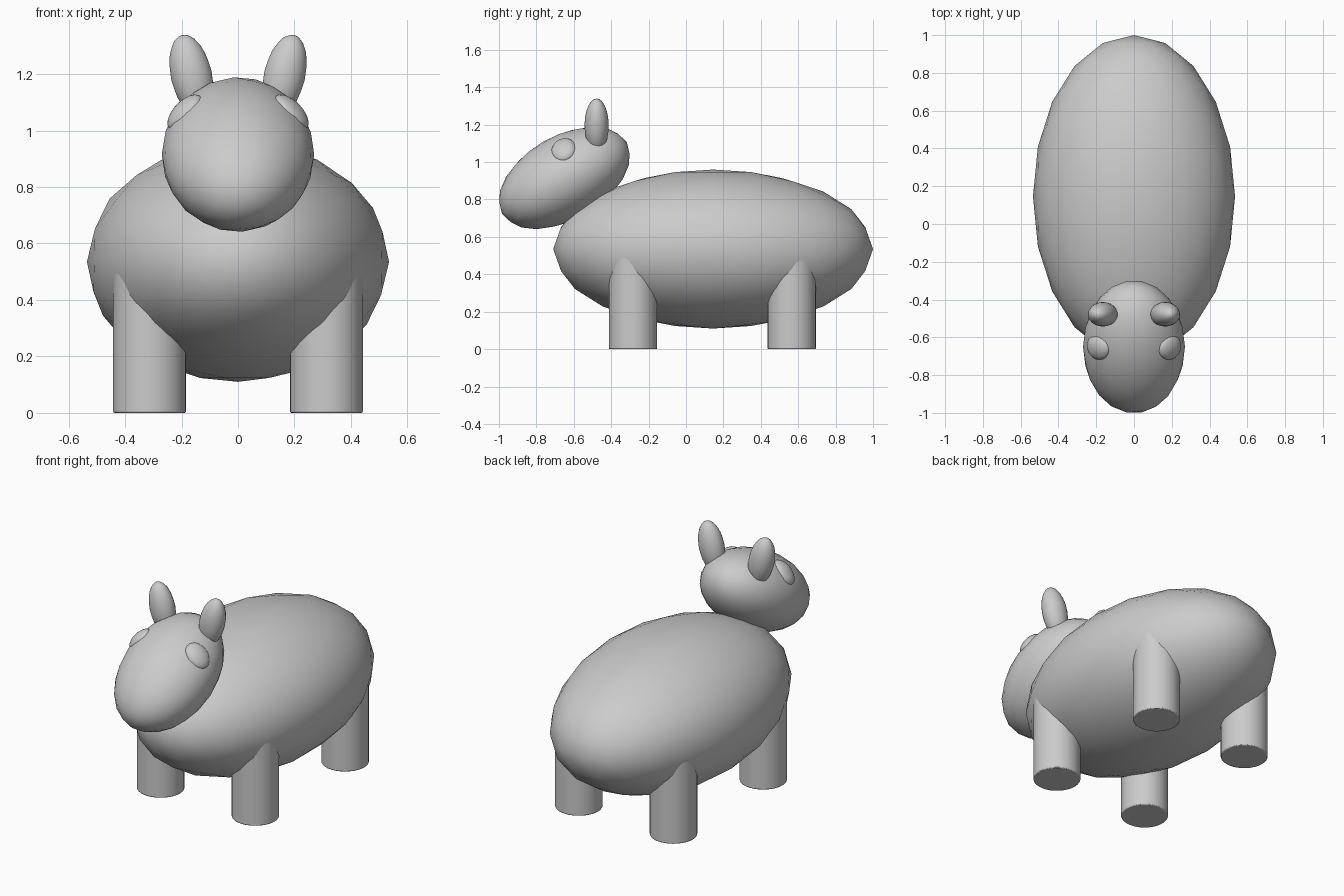
import bpy
import math
from mathutils import Vector, Matrix

if "Cube" in bpy.data.objects:
    bpy.data.objects.remove(bpy.data.objects["Cube"])


def smooth(ob, name):
    ob.name = name
    bpy.ops.object.shade_smooth_by_angle(angle=math.radians(40))
    return ob


def ellipsoid(name, loc, radii, rot=(0, 0, 0), subdiv=3):
    bpy.ops.mesh.primitive_ico_sphere_add(subdivisions=subdiv, radius=1,
                                          location=loc, rotation=rot)
    ob = bpy.context.object
    ob.scale = radii
    return smooth(ob, name)


# Body and tilted head
ellipsoid("body", (0, 0.145, 0.535), (0.535, 0.855, 0.425))
ellipsoid("head", (0, -0.65, 0.915), (0.27, 0.385, 0.225),
          (math.radians(30), 0, 0))

for side, label in ((1, "right"), (-1, "left")):
    # Ears lean outward
    ellipsoid(f"{label}_ear", (side * 0.165, -0.478, 1.195),
              (0.073, 0.065, 0.148), (0, side * math.radians(13), 0))

    # Flattened eyes lie along the head surface
    normal = Vector((side * 0.70, -0.23, 0.67)).normalized()
    along = Vector((0, 1, 0))
    along = (along - along.dot(normal) * normal).normalized()
    basis = Matrix((along.cross(normal), along, normal)).transposed()
    ellipsoid(f"{label}_eye", (side * 0.187, -0.653, 1.063),
              (0.08, 0.068, 0.04), basis.to_euler())

    # Legs run up into the body
    for y, end in ((-0.283, "front"), (0.565, "back")):
        bpy.ops.mesh.primitive_cylinder_add(vertices=32, radius=0.129, depth=0.5,
                                            location=(side * 0.313, y, 0.25))
        leg = smooth(bpy.context.object, f"{end}_{label}_leg")
        bevel = leg.modifiers.new("soft_rim", 'BEVEL')
        bevel.width = 0.005
        bevel.segments = 2
        bevel.limit_method = 'ANGLE'
